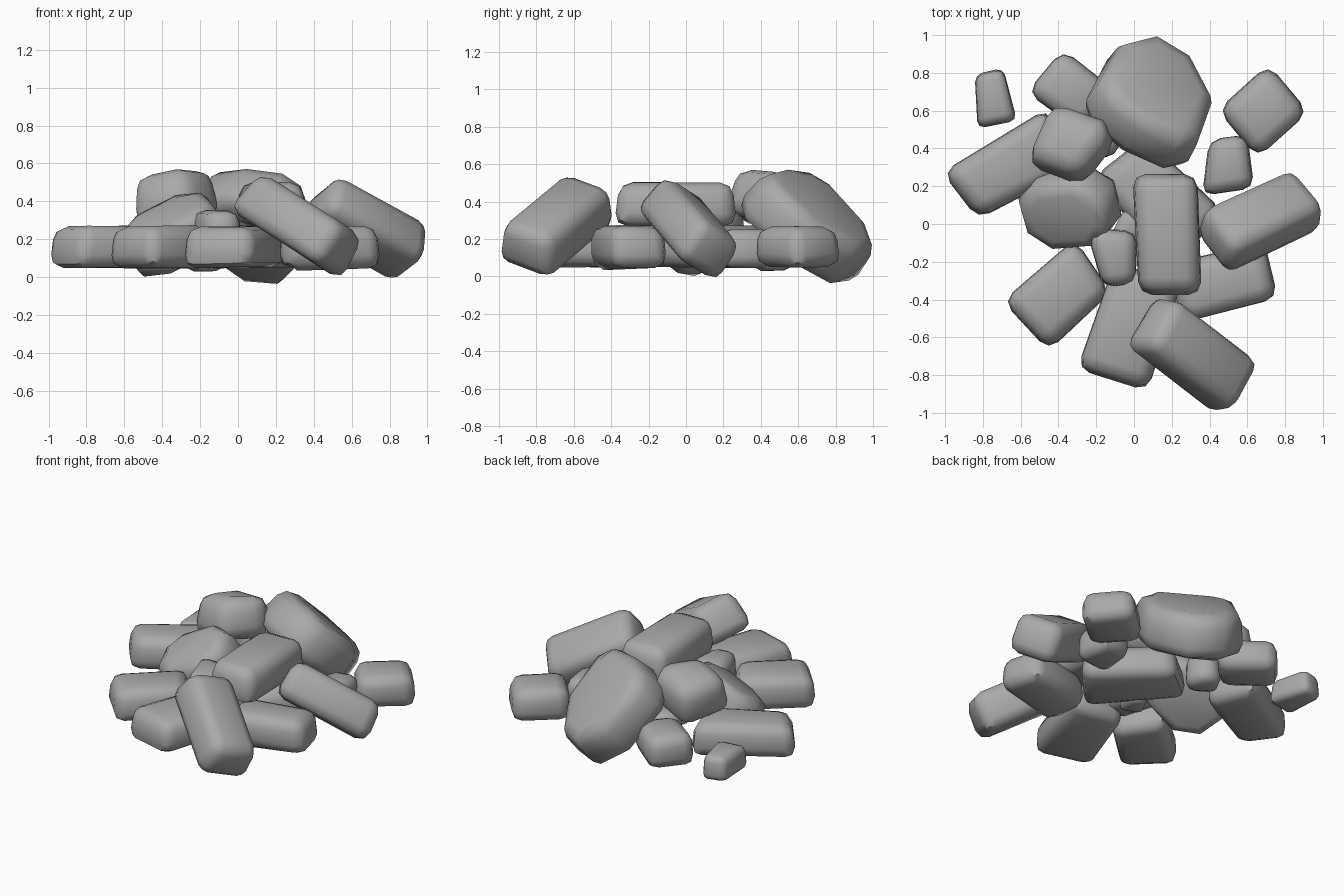
import bpy, bmesh, math, random
from mathutils import Euler, Matrix, Vector

random.seed(4)
start_cube = bpy.data.objects.get("Cube")
if start_cube:
    bpy.data.objects.remove(start_cube, do_unlink=True)

# Single stone colour
stone = bpy.data.materials.new("stone_grey")
stone.use_nodes = True
grey = (0.4, 0.4, 0.4, 1)
stone.diffuse_color = grey
stone.node_tree.nodes["Principled BSDF"].inputs["Base Color"].default_value = grey


def rock(name, outline, low, high, place=None, edge=0.07, shrink=0.93):
    """Bevelled prism standing on an outline, narrowing towards its top."""
    middle = sum((Vector(p) for p in outline), Vector((0, 0))) / len(outline)
    bm = bmesh.new()
    rings = []
    for z, scale in ((low, 1.0), (high, shrink)):
        ring = []
        for p in outline:
            q = middle + (Vector(p) - middle) * scale
            wobble = [random.uniform(-0.007, 0.007) for axis in "xyz"]
            ring.append(bm.verts.new(Vector((q.x, q.y, z)) + Vector(wobble)))
        rings.append(ring)
    bottom, top = rings
    bm.faces.new(bottom[::-1])
    bm.faces.new(top)
    for i in range(len(outline)):
        j = (i + 1) % len(outline)
        bm.faces.new((bottom[i], bottom[j], top[j], top[i]))
    bmesh.ops.recalc_face_normals(bm, faces=bm.faces[:])
    if place:
        bm.transform(place)
    mesh = bpy.data.meshes.new(name)
    bm.to_mesh(mesh)
    bm.free()
    mesh.materials.append(stone)
    obj = bpy.data.objects.new(name, mesh)
    bpy.context.collection.objects.link(obj)
    # Worn edges
    bevel = obj.modifiers.new("worn_edges", "BEVEL")
    bevel.width = edge
    bevel.segments = 2
    bevel.limit_method = "ANGLE"
    bevel.angle_limit = math.radians(55)
    bpy.ops.object.select_all(action="DESELECT")
    obj.select_set(True)
    bpy.context.view_layer.objects.active = obj
    bpy.ops.object.modifier_apply(modifier=bevel.name)
    bpy.ops.object.shade_smooth_by_angle(angle=math.radians(50))
    return obj


def placement(centre, roll, pitch, yaw):
    turn = Euler([math.radians(a) for a in (roll, pitch, yaw)]).to_matrix().to_4x4()
    return Matrix.Translation(centre) @ turn


def leaning_rock(name, length, width, height, centre, roll, pitch, yaw):
    x, y, z = length / 2, width / 2, height / 2
    corners = [(-x, -y), (x, -y), (x, y), (-x, y)]
    return rock(name, corners, -z, z, placement(centre, roll, pitch, yaw))


# Rocks lying flat on the ground
FLOOR, LAYER = 0.05, 0.27
rock("left_long_rock", [(-1.02, .28), (-.83, .02), (-.33, .28), (-.45, .62)], FLOOR, LAYER)
rock("back_left_rock", [(-.58, .7), (-.28, .48), (-.08, .7), (-.38, .93)], FLOOR, LAYER)
rock("back_left_pebble", [(-.84, .79), (-.83, .5), (-.62, .55), (-.69, .83)], FLOOR, 0.21, edge=0.04)
rock("back_right_rock", [(.44, .6), (.65, .34), (.93, .59), (.71, .85)], FLOOR, LAYER)
rock("right_pebble", [(.36, .15), (.64, .19), (.6, .48), (.4, .45)], FLOOR, 0.25, edge=0.06)
rock("front_left_rock", [(-.7, -.41), (-.45, -.68), (-.12, -.36), (-.31, -.07)], FLOOR, LAYER)
rock("front_middle_rock", [(-.31, -.77), (.07, -.9), (.27, -.27), (-.11, -.22)], FLOOR, LAYER)
rock("front_right_rock", [(.22, -.5), (.32, -.51), (.77, -.4), (.7, -.09), (.2, -.2)], FLOOR, LAYER)
rock("middle_rock", [(-.23, .25), (.2, -.26), (.49, .06), (.06, .47)], FLOOR, LAYER)
rock("middle_pebble", [(-.14, -.08), (.02, -.14), (.06, .03), (-.05, .1)], FLOOR, 0.24, edge=0.04)
rock("back_pebble", [(-.3, .43), (-.15, .33), (-.06, .41), (-.1, .56), (-.22, .58)], 0.03, 0.25, edge=0.06)

# Rocks resting on the lower layer
rock("top_long_rock", [(.02, -.38), (.36, -.38), (.34, .27), (-.01, .27)], LAYER, 0.5)
rock("top_pebble", [(-.26, -.02), (-.17, -.34), (.01, -.32), (.02, -.03)], 0.13, 0.35, edge=0.06)
perched = [(-.28, -.12), (.04, -.23), (.23, .02), (.16, .12), (-.13, .23)]
rock("top_left_rock", perched, -0.13, 0.13, placement((-.31, .43, .42), -12, -7, 0), edge=0.08, shrink=0.86)

# Rocks leaning against the pile
leaning_rock("front_leaning_rock", 0.68, 0.34, 0.26, (.32, -.69, .275), -20, 27, -38)
leaning_rock("right_leaning_rock", 0.64, 0.33, 0.25, (.67, .02, .26), -29, 26, 25)
rounded = [(-.27, -.1), (-.13, -.22), (.13, -.22), (.26, -.1), (.26, .1), (.13, .2), (-.14, .2), (-.27, .1)]
rock("left_leaning_rock", rounded, -0.13, 0.13, placement((-.34, .09, .23), 24, -26, 5))

# Large many-sided slab leaning at the back
slab = [(-.34, .06), (-.32, -.085), (-.19, -.245), (.02, -.38), (.165, -.345),
        (.355, -.06), (.29, .245), (.115, .38), (-.125, .33)]
rock("back_leaning_slab", slab, -0.145, 0.145, placement((.08, .65, .3), -35.5, 28, 0), edge=0.08)
